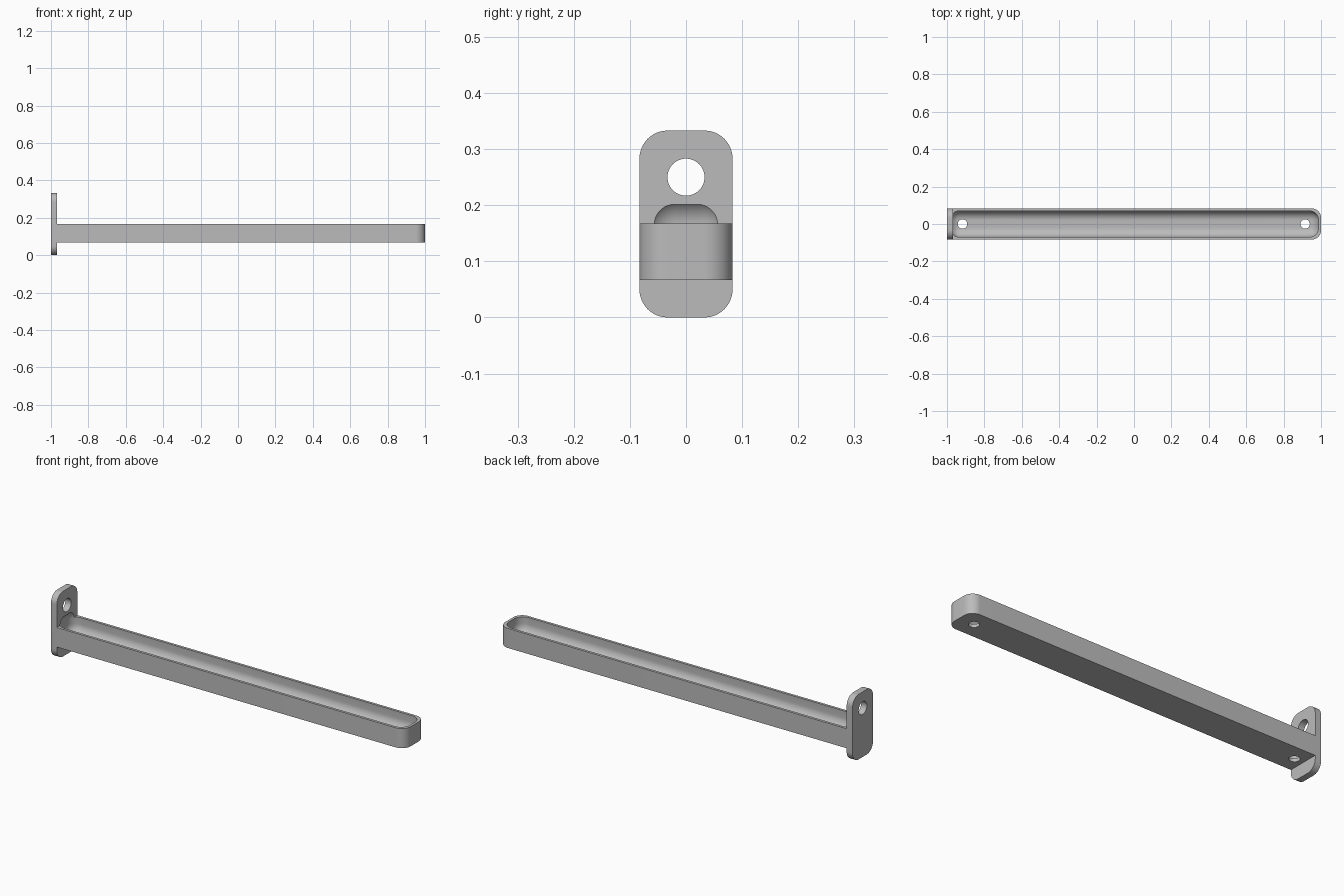
import bpy, bmesh, math
from mathutils import Vector, Matrix

if "Cube" in bpy.data.objects:
    bpy.data.objects.remove(bpy.data.objects["Cube"], do_unlink=True)

grey = bpy.data.materials.new("plain_grey")
grey.use_nodes = True
colour = (0.5, 0.5, 0.5, 1)
grey.diffuse_color = colour
grey.node_tree.nodes["Principled BSDF"].inputs["Base Color"].default_value = colour

HALF_WIDTH = 0.083
ROUND = 0.05


def add_mesh(name, bm):
    mesh = bpy.data.meshes.new(name)
    bm.normal_update()
    bm.to_mesh(mesh)
    bm.free()
    mesh.materials.append(grey)
    ob = bpy.data.objects.new(name, mesh)
    bpy.context.collection.objects.link(ob)
    return ob


def rounded_box(name, low, high, picks_edge, segments=12):
    """Box between two corners, rounding the edges chosen by direction and midpoint."""
    low, high = Vector(low), Vector(high)
    bm = bmesh.new()
    bmesh.ops.create_cube(bm, size=1)
    for v in bm.verts:
        v.co = (low + high) / 2 + v.co * (high - low)
    edges = []
    for e in bm.edges:
        a, b = (v.co for v in e.verts)
        if picks_edge((b - a).normalized(), (a + b) / 2):
            edges.append(e)
    bmesh.ops.bevel(bm, geom=edges, offset=ROUND, segments=segments,
                    profile=0.5, affect='EDGES', clamp_overlap=False)
    return add_mesh(name, bm)


def drill(name, centre, radius, depth, axis):
    """Round cutter along the given axis."""
    bm = bmesh.new()
    turn = Matrix.Rotation(math.pi / 2, 4, 'Y') if axis == 'X' else Matrix()
    bmesh.ops.create_cone(bm, cap_ends=True, segments=48, radius1=radius,
                          radius2=radius, depth=depth,
                          matrix=Matrix.Translation(centre) @ turn)
    return add_mesh(name, bm)


def combine(target, other, operation):
    """Apply a boolean and remove the helper."""
    mod = target.modifiers.new(operation.lower(), 'BOOLEAN')
    mod.operation = operation
    mod.solver = 'EXACT'
    mod.object = other
    bpy.context.view_layer.objects.active = target
    bpy.ops.object.modifier_apply(modifier=mod.name)
    bpy.data.objects.remove(other, do_unlink=True)


# Upright mounting plate with four rounded corners
plate = rounded_box("mounting_plate", (-1, -HALF_WIDTH, 0), (-0.967, HALF_WIDTH, 0.333),
                    lambda d, mid: abs(d.x) > 0.9)

# Long arm, rounded at its free end and sunk into the plate
arm = rounded_box("tray_arm", (-0.98, -HALF_WIDTH, 0.067), (1, HALF_WIDTH, 0.167),
                  lambda d, mid: abs(d.z) > 0.9 and mid.x > 0)
combine(arm, plate, 'UNION')

# Pocket rounded on every edge; it also bites into the plate
pocket = rounded_box("pocket_cutter", (-0.983, -0.07, 0.083), (0.987, 0.07, 0.215),
                     lambda d, mid: True)
combine(arm, pocket, 'DIFFERENCE')

# Screw hole in the plate and drain holes in the tray floor
combine(arm, drill("plate_hole", (-0.983, 0, 0.25), 0.033, 0.1, 'X'), 'DIFFERENCE')
for x in (-0.917, 0.915):
    combine(arm, drill("drain_hole", (x, 0, 0.08), 0.025, 0.08, 'Z'), 'DIFFERENCE')

# Smooth rounds with crisp edges
arm.name = "wall_tray"
bpy.ops.object.select_all(action='DESELECT')
arm.select_set(True)
bpy.context.view_layer.objects.active = arm
bpy.ops.object.shade_smooth_by_angle(angle=math.radians(30))
